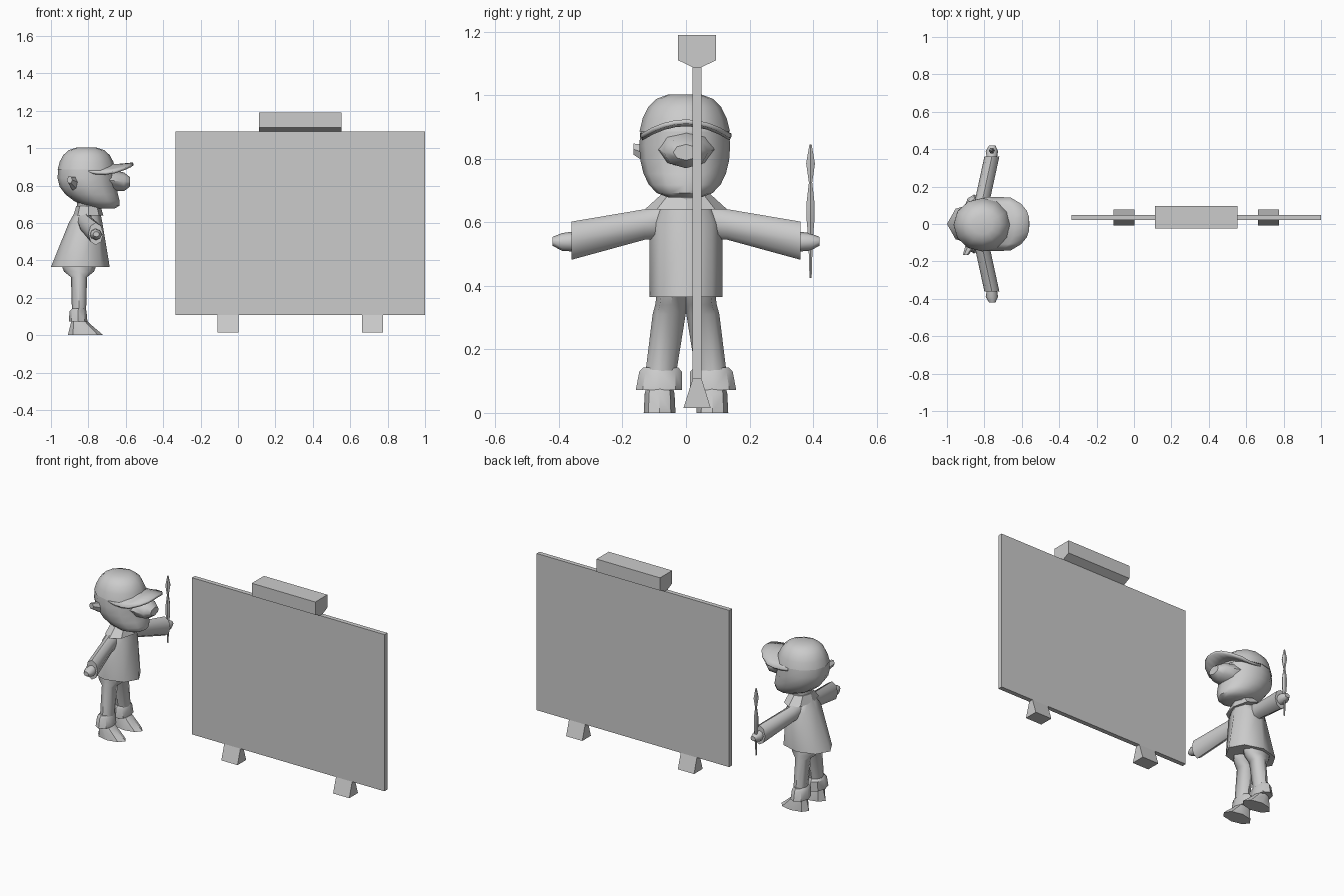
import bpy, bmesh
from math import sin, cos, tau, radians

if "Cube" in bpy.data.objects:
    bpy.data.objects.remove(bpy.data.objects["Cube"])

GREY = (0.6, 0.6, 0.6, 1)
grey = bpy.data.materials.new("plain grey")
grey.use_nodes = True
grey.diffuse_color = GREY
grey.node_tree.nodes["Principled BSDF"].inputs["Base Color"].default_value = GREY


def finish(name, bm, smooth_angle=None, mirrored=False):
    """Turn a bmesh into a grey object, optionally smooth and mirrored left to right."""
    bmesh.ops.recalc_face_normals(bm, faces=bm.faces)
    mesh = bpy.data.meshes.new(name)
    bm.to_mesh(mesh)
    bm.free()
    mesh.materials.append(grey)
    part = bpy.data.objects.new(name, mesh)
    bpy.context.collection.objects.link(part)
    if smooth_angle:
        bpy.ops.object.select_all(action='DESELECT')
        part.select_set(True)
        bpy.context.view_layer.objects.active = part
        bpy.ops.object.shade_smooth_by_angle(angle=radians(smooth_angle))
    if mirrored:
        mirror = part.modifiers.new("other_side", 'MIRROR')
        mirror.use_axis = (False, True, False)
    return part


def bridge(bm, rows, closed):
    """Fill quads between neighbouring rows of vertices."""
    for lower, upper in zip(rows, rows[1:]):
        for i in range(0 if closed else 1, len(lower)):
            bm.faces.new((lower[i - 1], lower[i], upper[i], upper[i - 1]))


def loft(name, axis, rings, sides=8, smooth_angle=50, mirrored=False):
    """Skin ovals given as (position on axis, centre u, centre v, radius u, radius v)."""
    place = {'x': lambda t, u, v: (t, u, v),
             'y': lambda t, u, v: (u, t, v),
             'z': lambda t, u, v: (u, v, t)}[axis]
    bm = bmesh.new()
    angles = [tau * i / sides for i in range(sides)]
    rows = [[bm.verts.new(place(t, u + ru * cos(a), v + rv * sin(a))) for a in angles]
            for t, u, v, ru, rv in rings]
    bridge(bm, rows, closed=True)
    bm.faces.new(rows[0])
    bm.faces.new(rows[-1])
    return finish(name, bm, smooth_angle, mirrored)


def prism(name, centre_x, width, half_profile):
    """Extrude a profile of (half depth, height) along x, symmetric about the board."""
    outline = [(BOARD_Y + d, z) for d, z in half_profile]
    outline += [(BOARD_Y - d, z) for d, z in reversed(half_profile)]
    bm = bmesh.new()
    face = bm.faces.new([bm.verts.new((centre_x - width / 2, y, z)) for y, z in outline])
    extruded = bmesh.ops.extrude_face_region(bm, geom=[face])['geom']
    moved = [v for v in extruded if isinstance(v, bmesh.types.BMVert)]
    bmesh.ops.translate(bm, verts=moved, vec=(width, 0, 0))
    finish(name, bm)


# Display board with its top box and two wedge feet
BOARD_Y, BOARD_HALF = 0.035, 0.014
BOARD_LOW, BOARD_HIGH = 0.107, 1.088
BOARD_X = 0.333
prism("board", BOARD_X, 1.333, [(BOARD_HALF, BOARD_LOW), (BOARD_HALF, BOARD_HIGH)])
prism("top_box", BOARD_X, 0.44, [(BOARD_HALF, BOARD_HIGH), (0.06, 1.11), (0.06, 1.19)])
for side, offset in (("left", 0.387), ("right", -0.387)):
    prism(side + "_board_foot", BOARD_X + offset, 0.112,
          [(0.043, 0.015), (BOARD_HALF, BOARD_LOW)])


# Head: a boxy ball whose lower half slides forward into the chin
def head_rings(lowest, highest, scale):
    rings = []
    for latitude in range(lowest, highest + 1, 16):
        rise = sin(radians(latitude))
        girth = scale * cos(radians(latitude)) ** 0.6
        chin_shift = 0.1 * min(rise, 0) ** 2
        rings.append((0.84 + 0.165 * rise, chin_shift - 0.81, -0.004,
                      0.155 * girth, 0.143 * girth))
    return rings


loft("head", 'z', head_rings(-80, 16, scale=1), sides=12)
loft("cap_crown", 'z', head_rings(16, 80, scale=1.02), sides=12)

# Arched cap brim with rounded front corners
BRIM_BACK, BRIM_TIP = -0.8, -0.56
bm = bmesh.new()
rows = []
for i in range(9):
    v = i / 4 - 1
    reach = BRIM_TIP - BRIM_BACK - 0.1 * abs(v) ** 3
    rows.append([bm.verts.new((BRIM_BACK + reach * k / 3, 0.14 * v,
                               0.918 - 0.045 * v * v - 0.01 * sin(k)))
                 for k in range(4)])
bridge(bm, rows, closed=False)
brim = finish("cap_brim", bm, smooth_angle=50)
thick = brim.modifiers.new("thickness", 'SOLIDIFY')
thick.thickness = 0.014
thick.offset = 0

# Nose, ear and neck
loft("nose", 'x', [(-0.7, 0, 0.83, 0.09, 0.06), (-0.61, 0, 0.82, 0.07, 0.05),
                   (-0.577, 0, 0.82, 0.04, 0.025)])
loft("ear", 'y', [(-0.165, -0.9, 0.83, 0.015, 0.02), (-0.11, -0.87, 0.81, 0.03, 0.04)],
     sides=6, smooth_angle=30)
loft("neck", 'z', [(0.62, -0.8, 0, 0.06, 0.06), (0.72, -0.79, 0, 0.07, 0.07)])

# Coat flaring to the hem, with a collar
loft("coat", 'z', [(0.365, -0.843, 0, 0.157, 0.115), (0.6, -0.815, 0, 0.09, 0.115),
                   (0.68, -0.8, 0, 0.06, 0.065)], smooth_angle=60)
loft("collar", 'z', [(0.64, -0.8, 0, 0.08, 0.13), (0.69, -0.8, 0, 0.065, 0.075)],
     smooth_angle=30)

# Sleeves and hands reaching out to the sides
loft("sleeves", 'y', [(0.06, -0.82, 0.61, 0.04, 0.06), (0.13, -0.81, 0.593, 0.04, 0.048),
                      (0.36, -0.76, 0.542, 0.04, 0.06)], mirrored=True)
loft("hands", 'y', [(0.34, -0.76, 0.54, 0.025, 0.033), (0.39, -0.76, 0.538, 0.033, 0.028),
                    (0.42, -0.758, 0.54, 0.017, 0.014)], mirrored=True)

# Trouser legs, rolled cuffs and pointed shoes
loft("legs", 'z', [(0.1, -0.85, 0.083, 0.037, 0.048), (0.31, -0.85, 0.053, 0.043, 0.052),
                   (0.34, -0.85, 0.047, 0.08, 0.05), (0.39, -0.85, 0.04, 0.1, 0.05)],
     mirrored=True)
loft("cuffs", 'z', [(0.072, -0.855, 0.085, 0.05, 0.073), (0.13, -0.855, 0.08, 0.045, 0.067),
                    (0.143, -0.853, 0.08, 0.033, 0.055)], smooth_angle=40, mirrored=True)
loft("shoes", 'z', [(0, -0.815, 0.083, 0.095, 0.05), (0.06, -0.843, 0.083, 0.052, 0.047),
                    (0.09, -0.853, 0.083, 0.033, 0.04)], smooth_angle=40, mirrored=True)

# Paintbrush held upright in the left hand
brush_radii = [4, 6, 8, 14, 14, 6, 16, 4]
loft("paintbrush", 'z', [(0.425 + 0.06 * i, -0.76, 0.392, r / 1000, r / 1000)
                         for i, r in enumerate(brush_radii)], sides=6)
